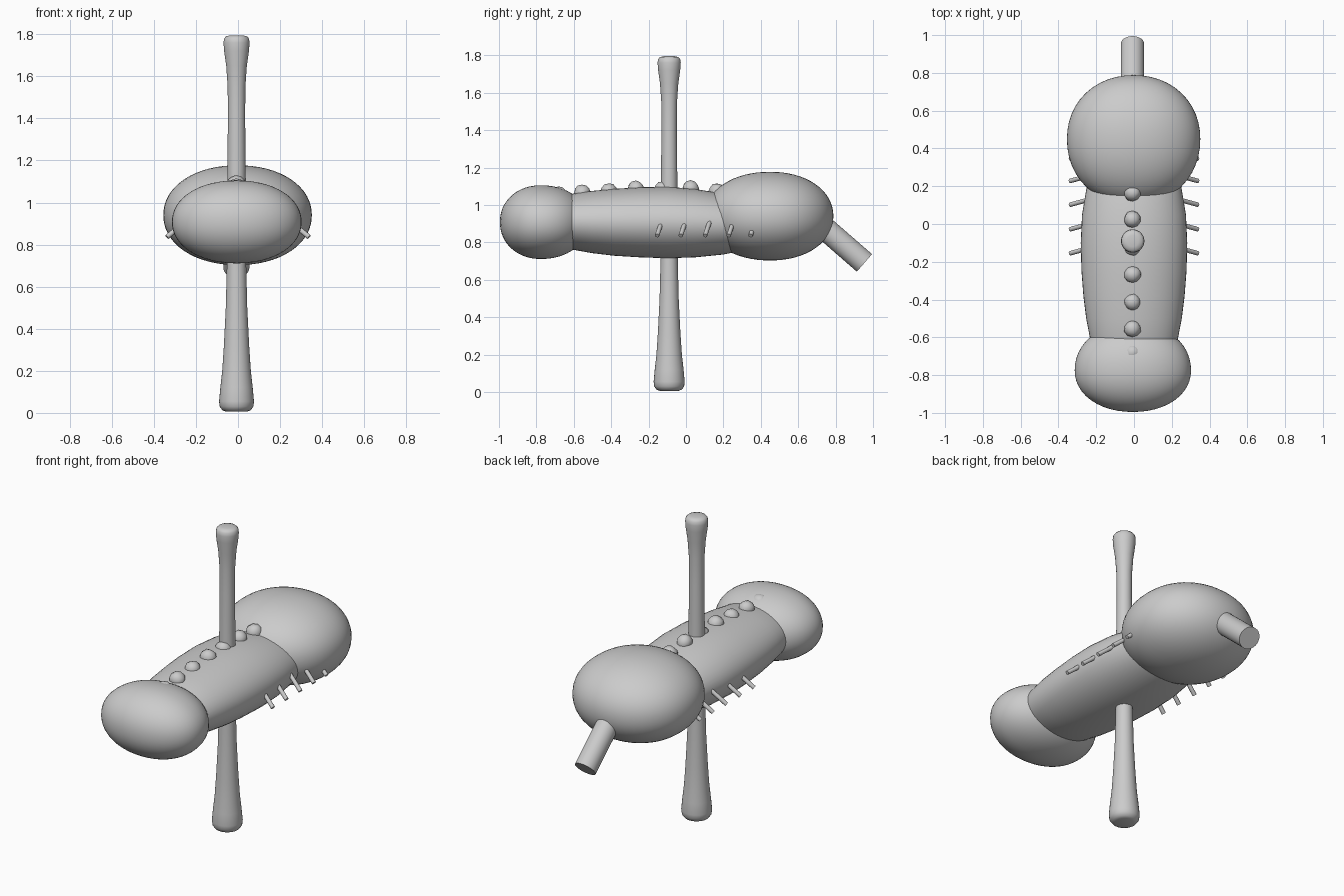
import bpy, bmesh, math, random
from mathutils import Vector, Matrix

if "Cube" in bpy.data.objects:
    bpy.data.objects.remove(bpy.data.objects["Cube"])

random.seed(4)


def finish(name, bm, angle=50):
    bmesh.ops.recalc_face_normals(bm, faces=bm.faces)
    me = bpy.data.meshes.new(name)
    bm.to_mesh(me)
    bm.free()
    ob = bpy.data.objects.new(name, me)
    bpy.context.collection.objects.link(ob)
    bpy.ops.object.select_all(action='DESELECT')
    ob.select_set(True)
    bpy.context.view_layer.objects.active = ob
    bpy.ops.object.shade_smooth_by_angle(angle=math.radians(angle))
    return ob


def loft(name, rings, along, sides=32):
    """Elliptical rings (t, u, v, ru, rv); along 'y' uses u=x, v=z, along 'z' uses u=x, v=y."""
    bm = bmesh.new()
    loops = []
    for t, u, v, ru, rv in rings:
        loop = []
        for i in range(sides):
            a = 2 * math.pi * i / sides
            p, q = u + ru * math.cos(a), v + rv * math.sin(a)
            loop.append(bm.verts.new((p, t, q) if along == 'y' else (p, q, t)))
        loops.append(loop)
    for a, b in zip(loops, loops[1:]):
        for i in range(sides):
            j = (i + 1) % sides
            bm.faces.new((a[i], a[j], b[j], b[i]))
    bm.faces.new(loops[0])
    bm.faces.new(loops[-1])
    return finish(name, bm)


def blob(name, centre, rx, front, back, rz, power=2.1):
    """Rounded lump with different front and back depths."""
    bm = bmesh.new()
    bmesh.ops.create_uvsphere(bm, u_segments=48, v_segments=32, radius=1)
    for v in bm.verts:
        c = v.co
        c /= sum(abs(k) ** power for k in c) ** (1 / power)
        v.co = Vector(centre) + Vector((c.x * rx, c.y * (front if c.y < 0 else back), c.z * rz))
    return finish(name, bm)


def rod(name, start, end, radius, sides):
    start, end = Vector(start), Vector(end)
    d = end - start
    m = Matrix.Translation((start + end) / 2) @ d.to_track_quat('Z', 'Y').to_matrix().to_4x4()
    bm = bmesh.new()
    bmesh.ops.create_cone(bm, cap_ends=True, segments=sides, radius1=radius, radius2=radius,
                          depth=d.length, matrix=m)
    return finish(name, bm)


# barrel body running front to back: y, half width, bottom z, top z
body = [(-0.74, 0.19, 0.80, 1.02), (-0.62, 0.23, 0.763, 1.058), (-0.5, 0.253, 0.742, 1.075),
        (-0.38, 0.268, 0.728, 1.086), (-0.25, 0.278, 0.72, 1.094), (-0.1, 0.282, 0.715, 1.097),
        (0.05, 0.275, 0.72, 1.085), (0.2, 0.25, 0.735, 1.06), (0.3, 0.225, 0.755, 1.03),
        (0.4, 0.19, 0.79, 0.99)]
loft("body", [(y, 0, (a + b) / 2, w, (b - a) / 2) for y, w, a, b in body], 'y', 48)

# rounded lumps at each end
blob("front_lump", (-0.006, -0.775, 0.908), 0.308, 0.22, 0.25, 0.197)
blob("rear_lump", (-0.002, 0.45, 0.94), 0.353, 0.35, 0.338, 0.237)

# vertical pole with flared ends: z, radius
pole = [(0.006, 0.05), (0.012, 0.067), (0.03, 0.08), (0.055, 0.083), (0.12, 0.077), (0.2, 0.068),
        (0.32, 0.06), (0.5, 0.051), (0.7, 0.046), (1.1, 0.044), (1.4, 0.041), (1.55, 0.042),
        (1.65, 0.049), (1.72, 0.059), (1.76, 0.062), (1.78, 0.059), (1.79, 0.05), (1.795, 0.03)]
loft("pole", [(z, -0.007, -0.09, r, r) for z, r in pole], 'z')

# angled tail at the back
rod("tail", (-0.008, 0.60, 0.998), (-0.008, 0.954, 0.69), 0.062, 32)

# short spines along both sides
for side, label in ((1, "right"), (-1, "left")):
    for i, y in enumerate((-0.155, -0.028, 0.102, 0.228, 0.345)):
        rod(f"{label}_spine_{i + 1}", (side * 0.21, y + 0.035, 0.94),
            (side * 0.338, y, 0.836), 0.012, 12)

# pebble bumps along the back: y, top z
bumps = [(-0.68, 1.10), (-0.555, 1.109), (-0.413, 1.117), (-0.267, 1.13),
         (-0.125, 1.127), (0.025, 1.131), (0.165, 1.116)]
for i, (y, top) in enumerate(bumps):
    bm = bmesh.new()
    bmesh.ops.create_icosphere(bm, subdivisions=2, radius=0.045)
    for v in bm.verts:
        v.co *= random.uniform(0.95, 1.05)
    bmesh.ops.translate(bm, verts=bm.verts, vec=(-0.008, y, top - 0.045))
    finish(f"back_bump_{i + 1}", bm)
